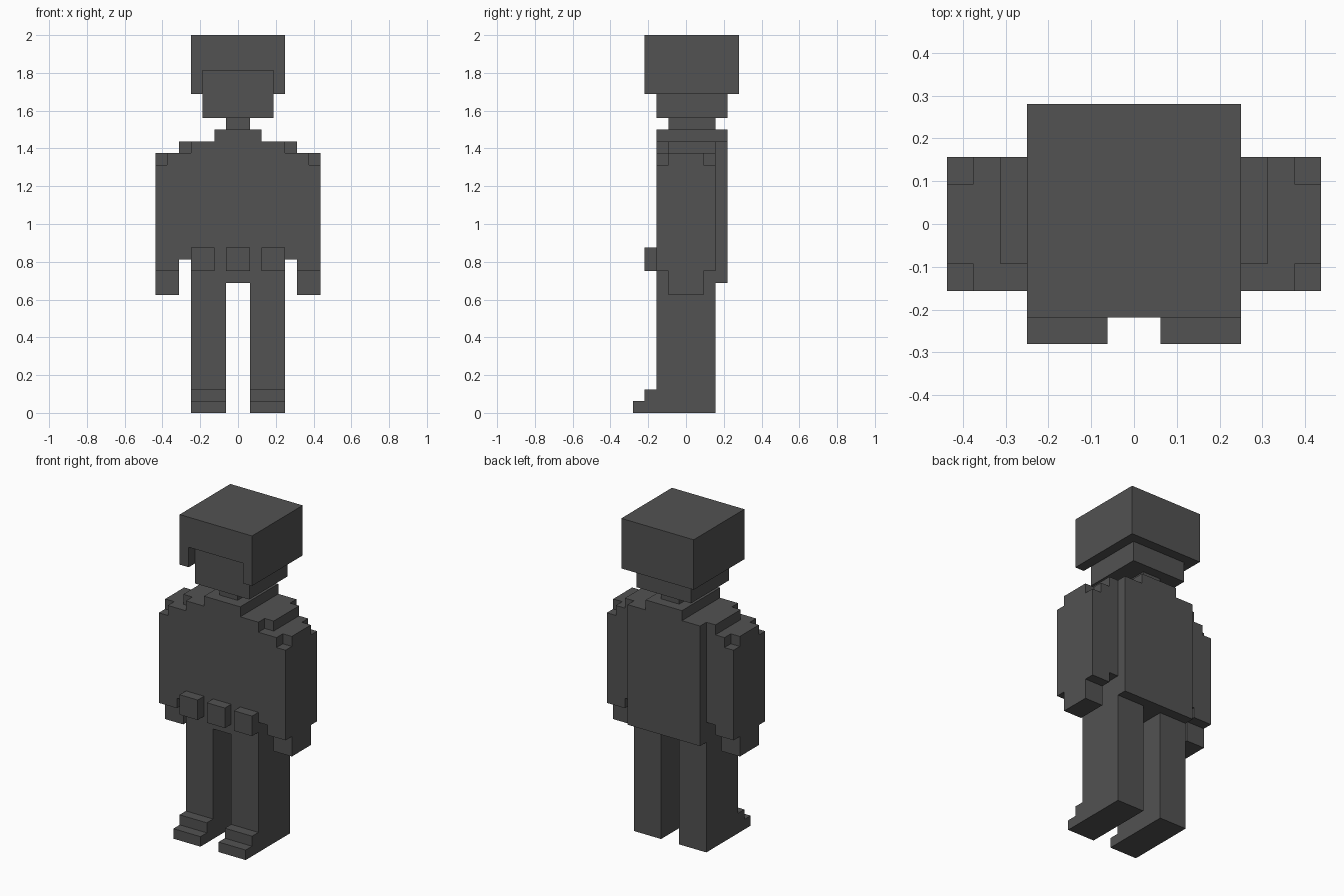
import bpy
import bmesh
import math
from itertools import product
from mathutils import Vector

if "Cube" in bpy.data.objects:
    bpy.data.objects.remove(bpy.data.objects["Cube"], do_unlink=True)

U = 2 / 32  # edge length of one block

grey = bpy.data.materials.new("dark_grey")
grey.diffuse_color = (0.085, 0.085, 0.085, 1)
grey.use_nodes = True
bsdf = grey.node_tree.nodes["Principled BSDF"]
bsdf.inputs["Base Color"].default_value = grey.diffuse_color
bsdf.inputs["Roughness"].default_value = 0.9


def cells(box):
    """All block cells in a box (x0, x1, y0, y1, z0, z1)."""
    x0, x1, y0, y1, z0, z1 = box
    return set(product(range(x0, x1), range(y0, y1), range(z0, z1)))


def part(name, add, cut=(), mirror=False):
    """Closed blocky shell from added and removed boxes, in block units."""
    solid = set().union(*(cells(b) for b in add))
    for b in cut:
        solid -= cells(b)
    if mirror:
        solid = {(-x - 1, y, z) for x, y, z in solid}
    bm = bmesh.new()
    for c in solid:
        for axis, side in product(range(3), (0, 1)):
            near = list(c)
            near[axis] += 2 * side - 1
            if tuple(near) in solid:
                continue
            a, b = (axis + 1) % 3, (axis + 2) % 3
            ring = []
            for i, j in ((0, 0), (1, 0), (1, 1), (0, 1)):
                p = Vector(c)
                p[axis] += side
                p[a] += i
                p[b] += j
                ring.append(bm.verts.new((p - Vector((0, 0.5, 0))) * U))
            bm.faces.new(ring if side else ring[::-1])
    # Weld the blocks, then join the flat areas into large faces
    bmesh.ops.remove_doubles(bm, verts=bm.verts[:], dist=U / 100)
    bmesh.ops.dissolve_limit(bm, angle_limit=math.radians(1),
                             verts=bm.verts[:], edges=bm.edges[:])
    mesh = bpy.data.meshes.new(name)
    bm.to_mesh(mesh)
    bm.free()
    mesh.materials.append(grey)
    obj = bpy.data.objects.new(name, mesh)
    bpy.context.collection.objects.link(obj)
    return obj


# Helmet with a face opening, head and neck
part("helmet", [(-4, 4, -3, 5, 27, 32)],
     cut=[(-3, 3, -3, 4, 27, 29)])
part("head", [(-3, 3, -2, 4, 25, 29)])
part("neck", [(-1, 1, -1, 3, 24, 25)])

# Torso with raised collar, and the back panel
part("torso", [(-4, 4, -2, 3, 11, 23), (-2, 2, -2, 3, 23, 24)])
part("back_panel", [(-4, 4, 3, 4, 11, 23), (-2, 2, 3, 4, 23, 24)])

# Belt pouches
for label, x in (("right", -4), ("middle", -1), ("left", 2)):
    part(f"{label}_belt_pouch", [(x, x + 2, -3, -2, 12, 14)])

# Paired arms, hands, legs and stepped feet
for label, flip in (("left", False), ("right", True)):
    part(f"{label}_arm",
         [(4, 7, -2, 3, 13, 22), (5, 7, -2, 3, 12, 13),
          (4, 5, -1, 3, 22, 23)],
         cut=[(6, 7, -2, -1, 21, 22), (6, 7, 2, 3, 21, 22)], mirror=flip)
    part(f"{label}_hand", [(5, 7, -1, 2, 10, 12)], mirror=flip)
    part(f"{label}_leg", [(1, 4, -2, 3, 0, 11)], mirror=flip)
    part(f"{label}_foot",
         [(1, 4, -4, -2, 0, 1), (1, 4, -3, -2, 1, 2)], mirror=flip)
